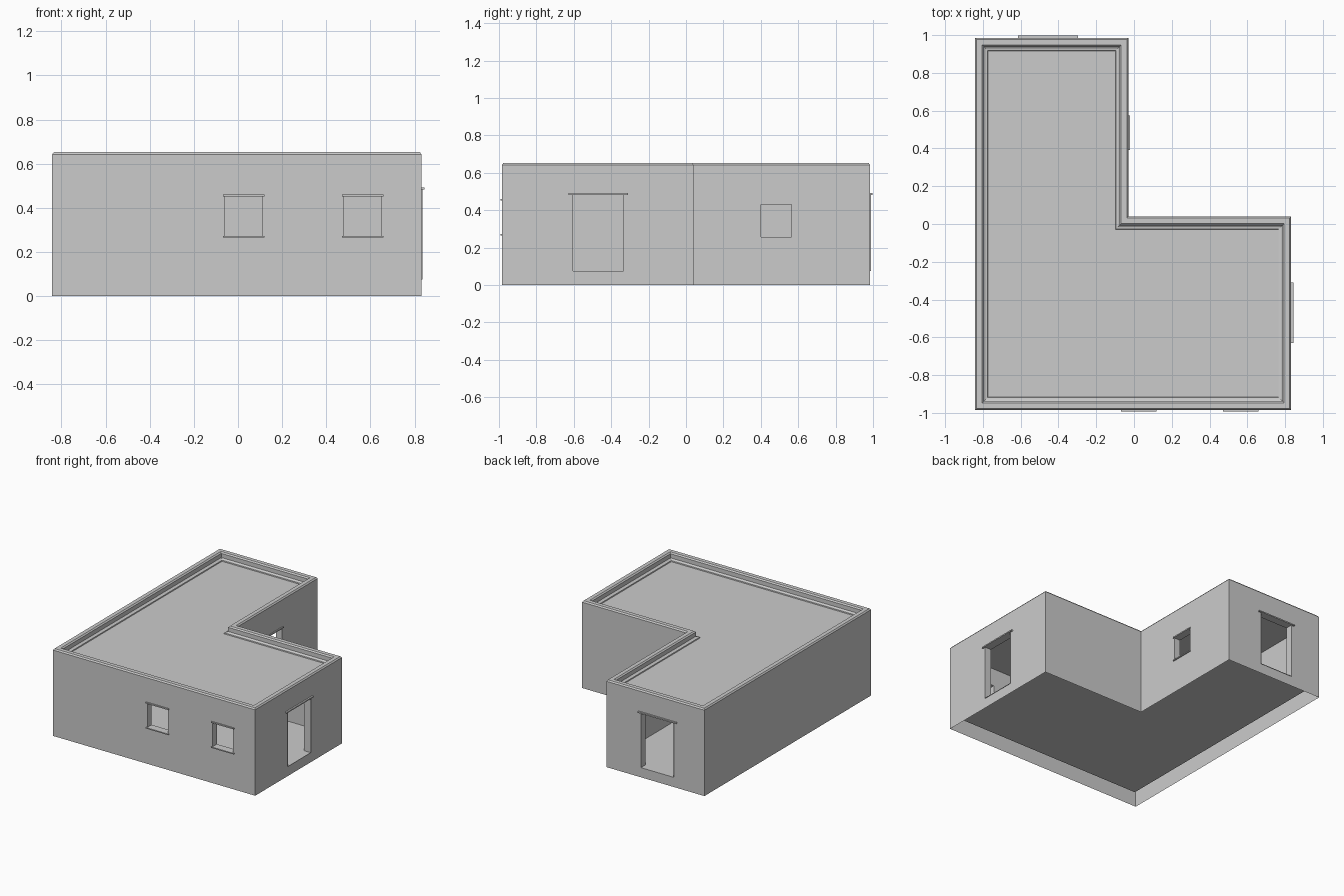
import bpy, bmesh
from mathutils import Vector

if "Cube" in bpy.data.objects:
    bpy.data.objects.remove(bpy.data.objects["Cube"])

T = 0.05                       # wall thickness
FLOOR, CEIL, EAVE = 0.075, 0.585, 0.642
PLAN = [Vector(p) for p in [(-.842, -.985), (.832, -.985), (.832, .04),
                            (-.03, .04), (-.03, .985), (-.842, .985)]]
# openings: wall index, start and end along x or y, bottom, top, is it a door
OPENINGS = [(0, -.06, .11, .273, .452, False), (0, .48, .65, .273, .452, False),
            (1, -.605, -.335, FLOOR, .482, True), (3, .40, .565, .258, .432, False),
            (4, -.59, -.32, FLOOR, .482, True)]
N = len(PLAN)


def direction(i):
    return (PLAN[(i + 1) % N] - PLAN[i]).normalized()


def inset(d):
    """Plan outline moved inward by d."""
    out = []
    for i in range(N):
        a, b = direction(i - 1), direction(i)
        out.append(PLAN[i] + d * Vector((-a.y - b.y, a.x + b.x)))
    return out


def finish(name, bm):
    bmesh.ops.remove_doubles(bm, verts=bm.verts, dist=1e-5)
    me = bpy.data.meshes.new(name)
    bm.to_mesh(me)
    bm.free()
    ob = bpy.data.objects.new(name, me)
    bpy.context.collection.objects.link(ob)
    return ob


def face(bm, pts, flip=False):
    if flip:
        pts = pts[::-1]
    bm.faces.new([bm.verts.new(p) for p in pts])


def span(i, op):
    """Opening's distances from the wall's outer start corner."""
    d = direction(i)
    return sorted((v - PLAN[i].dot(Vector((abs(d.x), abs(d.y))))) * (d.x + d.y) for v in op[1:3])


def point(i, u, depth, z):
    d = direction(i)
    p = PLAN[i] + d * u + Vector((-d.y, d.x)) * depth
    return Vector((p.x, p.y, z))


def skin(bm, depth, z0, z1, flip):
    """Ring of walls with rectangular holes left out."""
    ring = inset(depth)
    for i in range(N):
        d = direction(i)
        holes = [(*span(i, o), o[3], o[4]) for o in OPENINGS if o[0] == i]
        us = {(ring[i] - PLAN[i]).dot(d), (ring[(i + 1) % N] - PLAN[i]).dot(d)}
        zs = {z0, z1}
        for h in holes:
            us.update(h[:2])
            zs.update(h[2:])
        us, zs = sorted(us), sorted(zs)
        for a, b in zip(us, us[1:]):
            for c, e in zip(zs, zs[1:]):
                if any(h[0] < (a + b) / 2 < h[1] and h[2] < (c + e) / 2 < h[3] for h in holes):
                    continue
                face(bm, [point(i, a, depth, c), point(i, b, depth, c),
                          point(i, b, depth, e), point(i, a, depth, e)], flip)


def cap(bm, d, z, flip=False):
    face(bm, [p.to_3d() + Vector((0, 0, z)) for p in inset(d)], flip)


# outer walls, open underneath
bm = bmesh.new()
skin(bm, 0, 0, EAVE, False)
finish("outer_walls", bm)

# room lining with floor and ceiling
bm = bmesh.new()
skin(bm, T, FLOOR, CEIL, True)
cap(bm, T, FLOOR)
cap(bm, T, CEIL, True)
finish("room_lining", bm)

# parapet with bevelled coping and inner step, closed by the flat roof
bm = bmesh.new()
profile = [(0, EAVE), (.008, .652), (.038, .652), (.047, .643),
           (.047, .612), (.055, .606), (.066, .604), (.068, .597)]
for (d0, z0), (d1, z1) in zip(profile, profile[1:]):
    lo, hi = inset(d0), inset(d1)
    for i in range(N):
        j = (i + 1) % N
        face(bm, [(*lo[i], z0), (*lo[j], z0), (*hi[j], z1), (*hi[i], z1)])
cap(bm, *profile[-1])
finish("parapet_and_roof", bm)


def bar(name, i, u0, u1, z0, z1, out):
    """Thin box projecting from a wall."""
    bm = bmesh.new()
    bmesh.ops.create_cube(bm, size=1)
    for v in bm.verts:
        v.co = point(i, u1 if v.co.x > 0 else u0, .005 if v.co.y > 0 else -out,
                     z1 if v.co.z > 0 else z0)
    bmesh.ops.recalc_face_normals(bm, faces=bm.faces)
    finish(name, bm)


# reveals, lintels and sills
for n, op in enumerate(OPENINGS):
    i, z0, z1, door = op[0], op[3], op[4], op[5]
    a, b = span(i, op)
    kind = "door" if door else "window"
    lip = -.005 if door else 0
    bm = bmesh.new()
    corners = [(a, z0), (b, z0), (b, z1), (a, z1)]
    for k in range(4):
        (u, z), (w, y) = corners[k], corners[(k + 1) % 4]
        face(bm, [point(i, u, lip, z), point(i, w, lip, y), point(i, w, T, y), point(i, u, T, z)])
    finish(f"{kind}_reveal_{n}", bm)
    over, out = (.024, .012) if door else (.009, .008)
    bar(f"{kind}_lintel_{n}", i, a - over, b + over, z1, z1 + .009, out)
    if not door:
        bar(f"window_sill_{n}", i, a - over, b + over, z0 - .008, z0, out)
